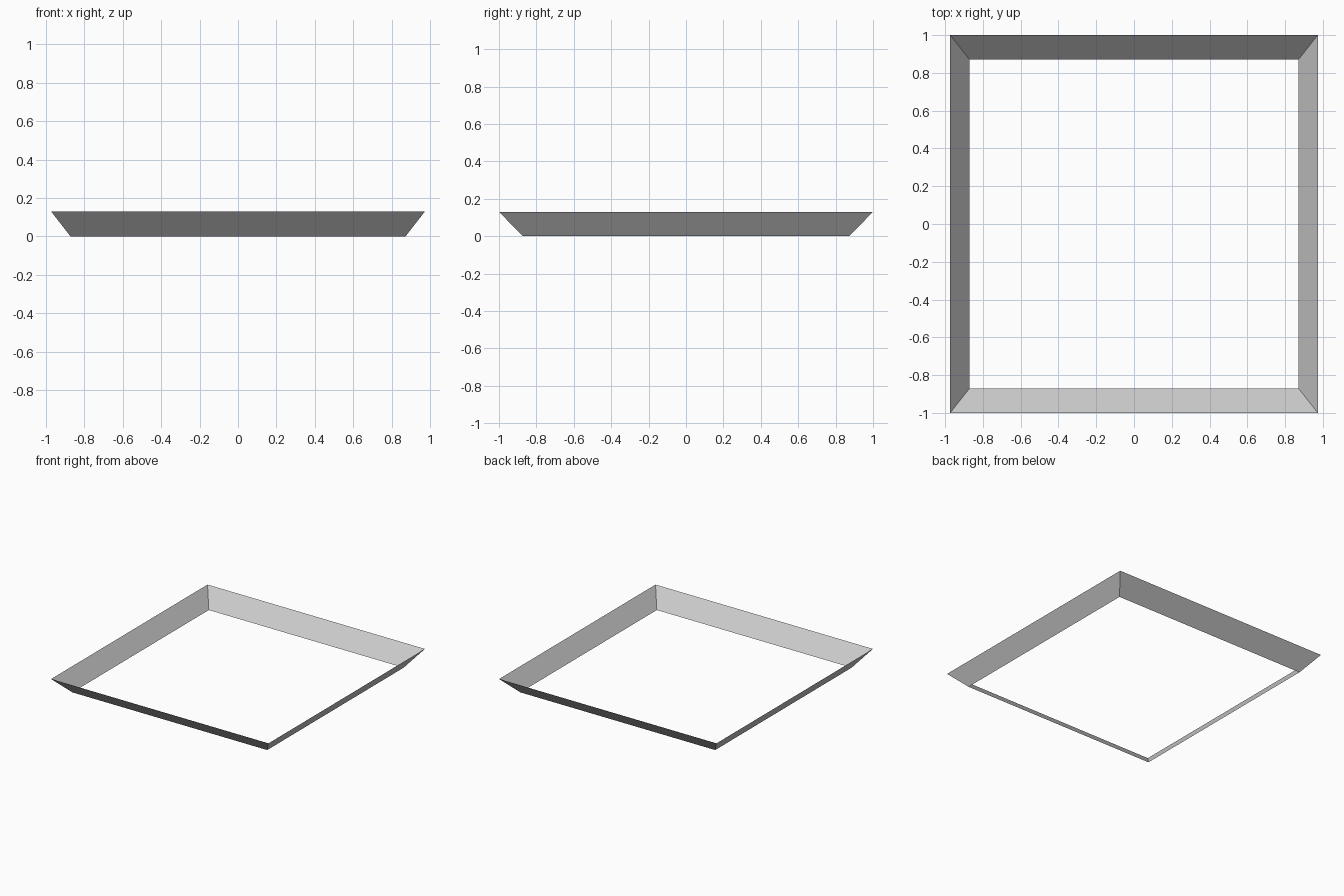
import bpy, bmesh

if "Cube" in bpy.data.objects:
    bpy.data.objects.remove(bpy.data.objects["Cube"])

# Open rim of four thin walls flaring outward: (half x, half y, z) per level
LEVELS = [(0.872, 0.872, 0.0), (0.973, 1.0, 0.13)]
CORNERS = [(-1, -1), (1, -1), (1, 1), (-1, 1)]

bm = bmesh.new()
lower, upper = [[bm.verts.new((sx * hx, sy * hy, z)) for sx, sy in CORNERS]
                for hx, hy, z in LEVELS]

# One flat mitred wall per side, facing inward and up
for i in range(4):
    j = (i + 1) % 4
    bm.faces.new((lower[j], lower[i], upper[i], upper[j]))

mesh = bpy.data.meshes.new("sloped_frame")
bm.to_mesh(mesh)
bm.free()
frame = bpy.data.objects.new("sloped_frame", mesh)
bpy.context.collection.objects.link(frame)
